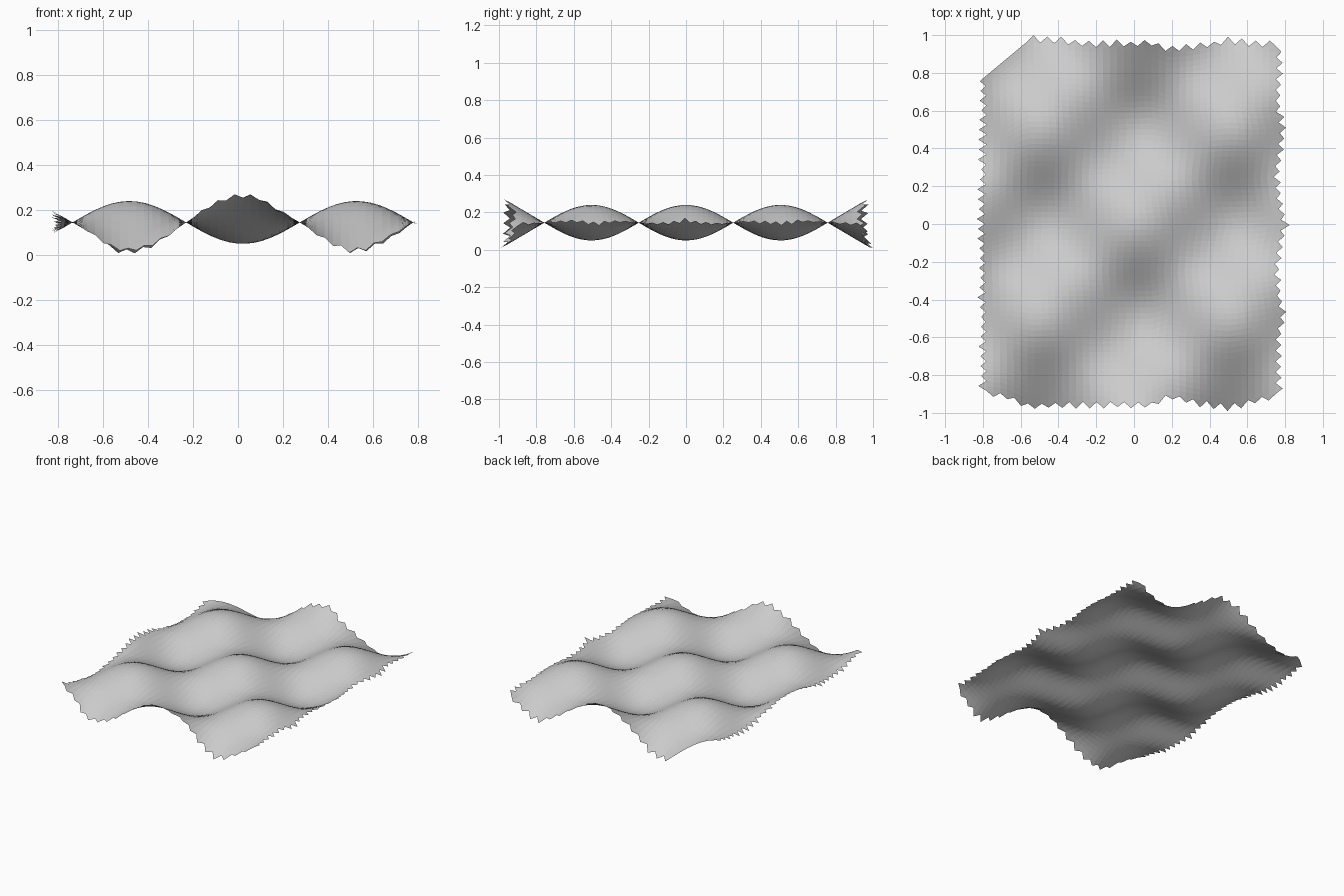
import bpy, bmesh, math, random

if "Cube" in bpy.data.objects:
    bpy.data.objects.remove(bpy.data.objects["Cube"])

random.seed(4)
NX, NY = 42, 64          # grid cells, two cells per torn tooth
P = 1.01                 # wave period
AMP, MID = 0.095, 0.145


def pick(pts, t):
    """Piecewise linear profile."""
    for (a, va), (b, vb) in zip(pts, pts[1:]):
        if t <= b:
            return va + (vb - va) * max(0, t - a) / (b - a)
    return pts[-1][1]


def wave_y(y):
    # cosine inside, straight run-out near the torn front and back edges
    k, y0 = 2 * math.pi / P, 0.75 * P
    a = abs(y)
    return math.cos(k * a) if a < y0 else k * (a - y0)


def height(x, y):
    return MID + AMP * math.cos(2 * math.pi * (x - 0.022) / P) * wave_y(y)


# outline at the roots of the teeth
FRONT = [(-.80, -.88), (-.68, -.90), (-.55, -.955), (-.3, -.94), (.1, -.945),
         (.18, -.90), (.3, -.925), (.5, -.955), (.77, -.895)]
BACK = [(-.80, .77), (-.57, .962), (-.45, .96), (-.2, .935), (.1, .945),
        (.18, .91), (.3, .92), (.5, .955), (.65, .935), (.77, .94)]
LEFT = [(-.95, -.78), (-.5, -.785), (0, -.79), (.5, -.78), (.95, -.79)]
RIGHT = [(-.95, .75), (-.6, .75), (-.5, .775), (-.4, .76), (-.25, .74), (-.1, .76), (0, .785),
         (.1, .76), (.25, .74), (.4, .76), (.5, .775), (.6, .75), (.95, .755)]

bm = bmesh.new()


def vert(x, y):
    return bm.verts.new((x, y, height(x, y)))


# wavy sheet
grid = []
for j in range(NY + 1):
    row = []
    for i in range(NX + 1):
        x = -0.785 + 1.54 * i / NX
        y = 0
        for _ in range(3):
            f, b = pick(FRONT, x), pick(BACK, x)
            y = f + (b - f) * j / NY
            l, r = pick(LEFT, y), pick(RIGHT, y)
            x = l + (r - l) * i / NX
        row.append(vert(x, y))
    grid.append(row)
for j in range(NY):
    for i in range(NX):
        bm.faces.new((grid[j][i], grid[j][i + 1], grid[j + 1][i + 1], grid[j + 1][i]))


# torn teeth around the rim
def teeth(rim, dx, dy, length, skip=lambda v: False):
    for k in range(0, len(rim) - 2, 2):
        a, m, b = rim[k:k + 3]
        if skip(m):
            continue
        s = length * random.uniform(0.6, 1.1)
        tip = vert(m.co.x + dx * s, m.co.y + dy * s)
        bm.faces.new((a, tip, m))
        bm.faces.new((m, tip, b))


teeth(grid[0], 0, -1, 0.036)
teeth(grid[-1][::-1], 0, 1, 0.036, lambda v: v.co.x < -0.58)
teeth([r[-1] for r in grid], 1, 0, 0.036)
teeth([r[0] for r in grid][::-1], -1, 0, 0.04)

mesh = bpy.data.meshes.new("wavy_sheet")
bm.to_mesh(mesh)
bm.free()
sheet = bpy.data.objects.new("wavy_sheet", mesh)
bpy.context.collection.objects.link(sheet)
